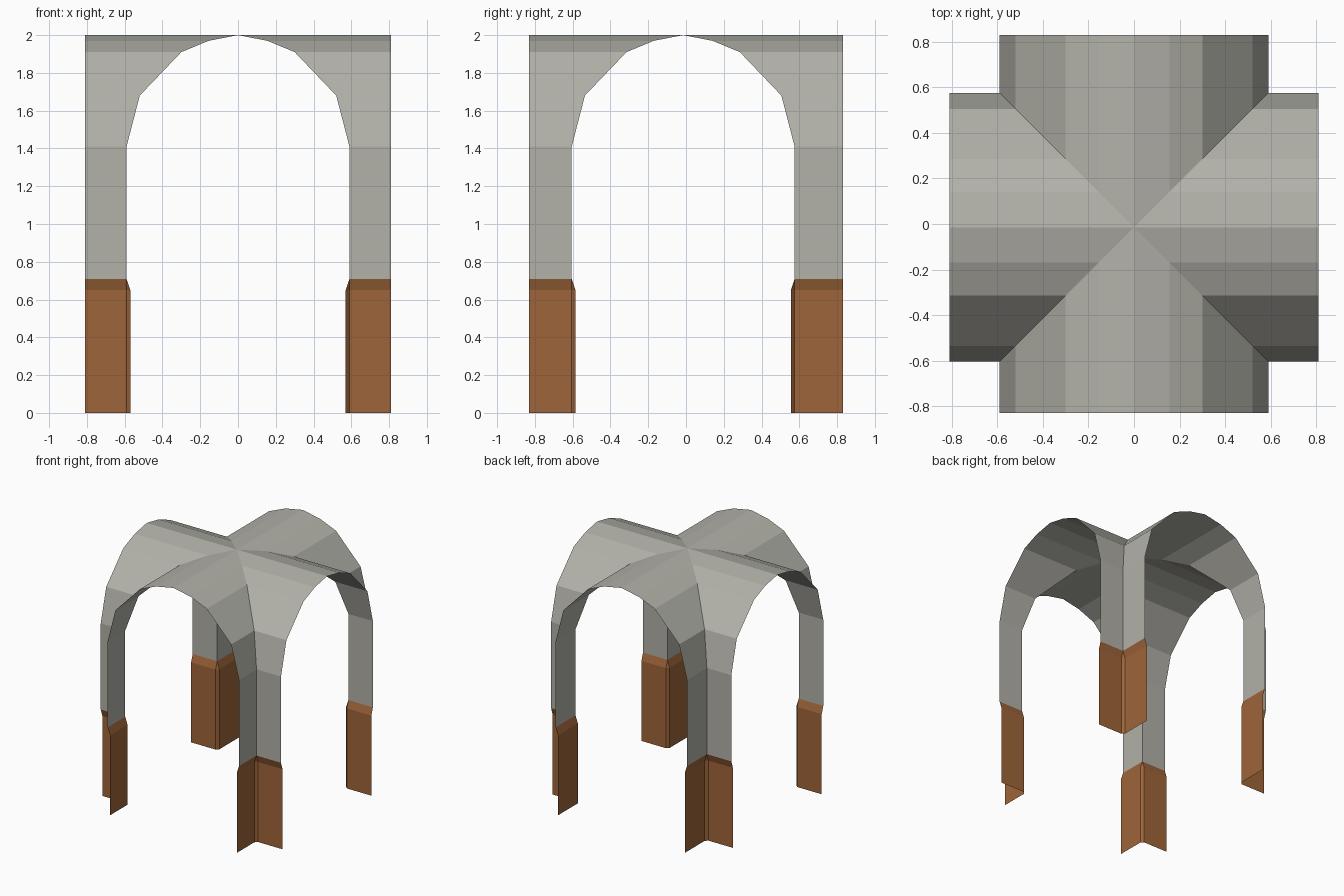
import bpy, bmesh
from mathutils import Vector

if "Cube" in bpy.data.objects:
    bpy.data.objects.remove(bpy.data.objects["Cube"])

CY = -0.015                      # vault crossing sits slightly off centre in y
END_X, END_Y = 0.81, 0.83        # arm ends
# half arch: distance from the axis, height
ARCH = [(0.59, 0.71), (0.59, 1.41), (0.52, 1.68), (0.30, 1.91), (0.155, 1.97), (0.0, 2.0)]


def material(name, rgb):
    m = bpy.data.materials.new(name)
    m.diffuse_color = (*rgb, 1)
    m.use_nodes = True
    m.node_tree.nodes["Principled BSDF"].inputs["Base Color"].default_value = m.diffuse_color
    return m


stone = material("grey stone", (0.445, 0.440, 0.395))
brown = material("brown base", (0.345, 0.130, 0.042))


def add_strip(bm, row_a, row_b):
    """Quads between two rows of points, turned away from the vault centre."""
    a = [bm.verts.new(p) for p in row_a]
    b = [bm.verts.new(p) for p in row_b]
    for i in range(len(a) - 1):
        f = bm.faces.new((a[i], a[i + 1], b[i + 1], b[i]))
        f.normal_update()
        if f.normal.dot(f.calc_center_median() - Vector((0, CY, 1))) < 0:
            f.normal_flip()


def finish(bm, name, mat):
    bmesh.ops.remove_doubles(bm, verts=bm.verts, dist=0.0005)
    me = bpy.data.meshes.new(name)
    bm.to_mesh(me)
    bm.free()
    me.materials.append(mat)
    bpy.context.collection.objects.link(bpy.data.objects.new(name, me))


CORNERS = [(sx, sy) for sx in (-1, 1) for sy in (-1, 1)]

# Groin vault: each quarter has two arms meeting on the diagonal crease
bm = bmesh.new()
for sx, sy in CORNERS:
    crease = [(sx * d, CY + sy * d, z) for d, z in ARCH]
    add_strip(bm, crease, [(sx * END_X, y, z) for x, y, z in crease])
    add_strip(bm, crease, [(x, sy * END_Y, z) for x, y, z in crease])
finish(bm, "groin_vault", stone)

# Leg bases: angled plates with a chamfered corner and a sloped top edge
for sx, sy in CORNERS:
    def base_row(inner, z):
        pts = [(END_X, inner), (0.59, inner), (inner, 0.59)]
        row = [(sx * x, CY + sy * y, z) for x, y in pts]
        return row + [(sx * inner, sy * END_Y, z)]

    bm = bmesh.new()
    rows = [base_row(0.57, 0.0), base_row(0.57, 0.65), base_row(0.59, 0.71)]
    add_strip(bm, rows[0], rows[1])
    # the chamfer closes to a point at the top of the base
    add_strip(bm, rows[1][:2], rows[2][:2])
    add_strip(bm, rows[1][2:], rows[2][2:])
    tip = bm.faces.new([bm.verts.new(p) for p in (rows[1][1], rows[1][2], rows[2][1])])
    tip.normal_update()
    if tip.normal.dot(Vector((sx, sy, 0))) < 0:
        tip.normal_flip()
    side = ("front" if sy < 0 else "back") + ("_left" if sx < 0 else "_right")
    finish(bm, side + "_leg_base", brown)
